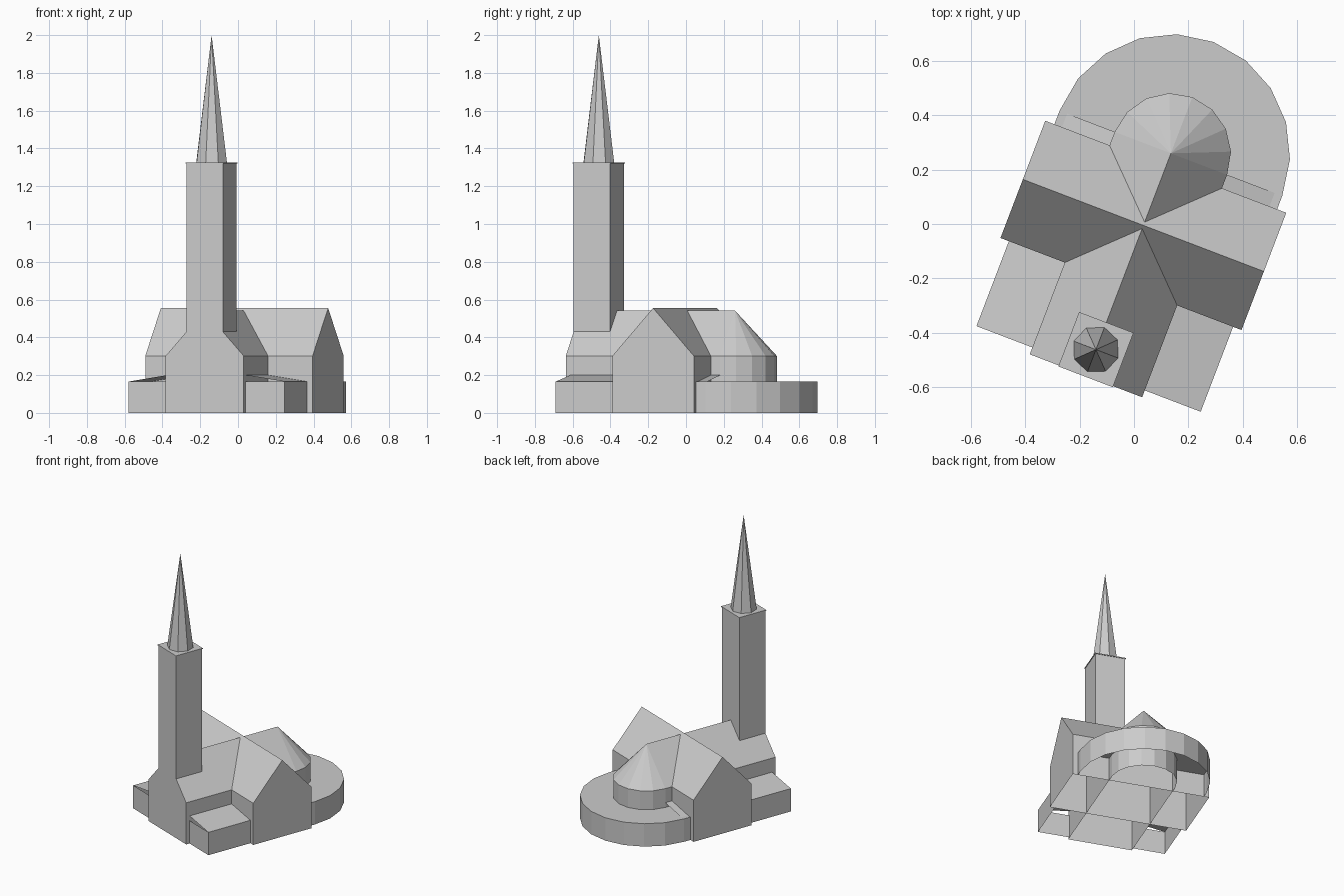
import bpy
from math import radians, pi, cos, sin
from mathutils import Matrix

old = bpy.data.objects.get("Cube")
if old:
    bpy.data.objects.remove(old, do_unlink=True)

# One plain grey for the whole building
stone = bpy.data.materials.new("plain_grey")
stone.use_nodes = True
grey = (0.6, 0.6, 0.6, 1)
stone.diffuse_color = grey
stone.node_tree.nodes["Principled BSDF"].inputs["Base Color"].default_value = grey

# The plan is turned about the vertical; local y runs along the nave
PLAN = Matrix.Rotation(radians(-20.9), 4, 'Z') @ Matrix.Translation((0.034, 0, 0))

EAVE, LOW, LEAN, RIDGE = 0.302, 0.166, 0.2, 0.541
NAVE_W, FRONT, APSE_Y = 0.221, -0.584, 0.291
CROSS_W, CROSS_F, CROSS_B = 0.474, -0.223, 0.238
TOWER_W, TOWER_Y, TOWER_TOP = 0.103, -0.481, 1.325


def add(name, verts, faces, mirror=False):
    mesh = bpy.data.meshes.new(name)
    mesh.from_pydata(verts, [], faces)
    mesh.materials.append(stone)
    obj = bpy.data.objects.new(name, mesh)
    bpy.context.collection.objects.link(obj)
    obj.matrix_world = PLAN
    if mirror:
        mod = obj.modifiers.new("mirror", 'MIRROR')
        mod.use_mirror_merge = False
    return obj


def gabled(name, half, ridge, start, end, place, back_wall=True):
    """Gabled hall without a floor, swept from start to end."""
    profile = [(-half, 0), (-half, EAVE), (0, ridge), (half, EAVE), (half, 0)]
    n = len(profile)
    verts = [place(a, t, z) for t in (start, end) for a, z in profile]
    faces = [(i, i + n, i + n + 1, i + 1) for i in range(n - 1)]
    faces.append(tuple(reversed(range(n))))
    if back_wall:
        faces.append(tuple(range(n, 2 * n)))
    return add(name, verts, faces)


def prism(name, ring, bottom, top, caps):
    n = len(ring)
    verts = [(x, y, z) for z in (bottom, top) for x, y in ring]
    faces = [(i, (i + 1) % n, (i + 1) % n + n, i + n) for i in range(n)]
    faces.append(tuple(range(n, 2 * n)))
    if caps:
        faces.append(tuple(reversed(range(n))))
    return add(name, verts, faces)


def arc(radius, steps):
    return [(radius * cos(pi * i / steps), APSE_Y + radius * sin(pi * i / steps))
            for i in range(steps + 1)]


def square(half):
    return [(sx * half, TOWER_Y + sy * half)
            for sx, sy in ((-1, -1), (1, -1), (1, 1), (-1, 1))]


# Nave with choir, and the crossing arm
gabled("nave", NAVE_W, RIDGE, FRONT, APSE_Y, lambda a, t, z: (a, t, z), False)
mid = (CROSS_F + CROSS_B) / 2
gabled("transept", (CROSS_B - CROSS_F) / 2, 0.555, -CROSS_W, CROSS_W,
       lambda a, t, z: (t, mid - a, z))

# Rounded apse with half-cone roof
inner = arc(NAVE_W, 8)
n = len(inner)
verts = [(x, y, z) for z in (0, EAVE) for x, y in inner] + [(0, APSE_Y, RIDGE)]
faces = []
for i in range(n - 1):
    faces += [(i, i + 1, n + i + 1, n + i), (n + i, n + i + 1, 2 * n)]
add("apse", verts, faces)

# Low ambulatory around the apse, with a flat roof
outer = [(0.438, CROSS_B)] + arc(0.438, 10) + [(-0.438, CROSS_B)]
court = [(-NAVE_W, CROSS_B)] + inner[::-1] + [(NAVE_W, CROSS_B)]
m = len(outer)
verts = [(x, y, 0) for x, y in outer] + [(x, y, LOW) for x, y in outer + court]
faces = [(i, i + 1, m + i + 1, m + i) for i in range(m - 1)]
faces.append(tuple(range(m, len(verts))))
add("ambulatory", verts, faces)


# Side aisles: walls and a lean-to roof, open under the roof slope
A, Y = 0.441, -0.557
verts = [(NAVE_W, Y, 0), (A, Y, 0), (A, CROSS_F, 0),
         (NAVE_W, Y, LOW), (A, Y, LOW), (A, CROSS_F, LOW),
         (NAVE_W, Y, LEAN), (NAVE_W, CROSS_F, LEAN)]
add("side_aisle", verts, [(0, 1, 4, 3), (1, 2, 5, 4), (6, 4, 5, 7)], True)

# Short lean-to roofs beside the choir
B = 0.408
verts = [(NAVE_W, CROSS_B, LEAN), (B, CROSS_B, LOW + 0.001),
         (B, APSE_Y, LOW + 0.001), (NAVE_W, APSE_Y, LEAN)]
add("choir_lean_to", verts, [(0, 1, 2, 3)], True)

# Tower, its thin cap and the eight-sided spire
prism("tower", square(TOWER_W), 0.43, TOWER_TOP - 0.006, False)
prism("tower_cap", square(TOWER_W + 0.004), TOWER_TOP - 0.006, TOWER_TOP, True)
verts = [(0.087 * cos(pi * k / 4), TOWER_Y + 0.087 * sin(pi * k / 4), TOWER_TOP)
         for k in range(8)] + [(0, TOWER_Y, 2)]
add("spire", verts, [(k, (k + 1) % 8, 8) for k in range(8)])
